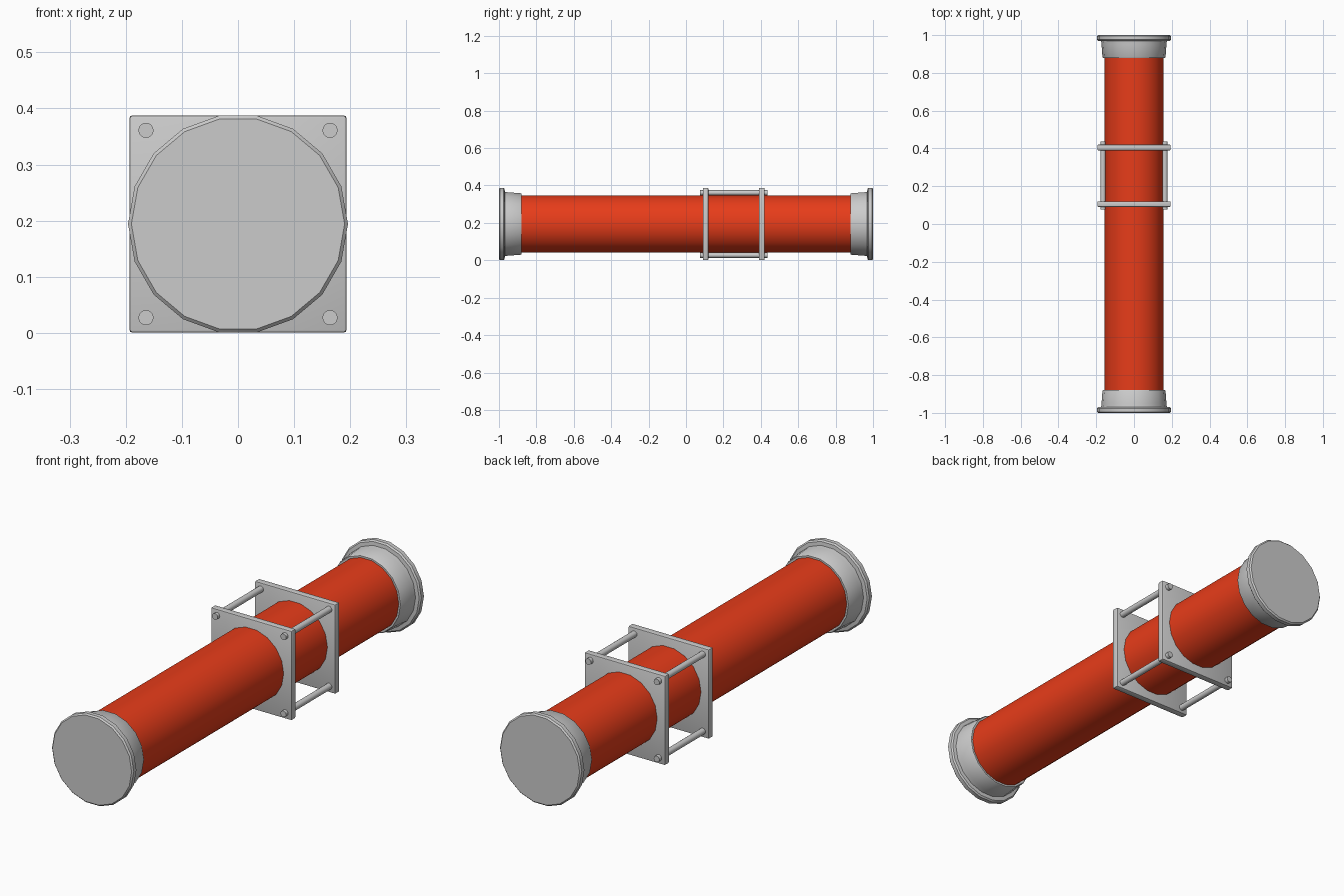
import bpy, bmesh
from math import cos, sin, pi, radians

if "Cube" in bpy.data.objects:
    bpy.data.objects.remove(bpy.data.objects["Cube"])

ZC = 0.194   # height of the tube axis
SIDES = 18

red = bpy.data.materials.new("red")
red.diffuse_color = (0.8, 0.045, 0.01, 1)
red.use_nodes = True
red.node_tree.nodes["Principled BSDF"].inputs["Base Color"].default_value = red.diffuse_color


def finish(name, bm, mat=None, angle=35):
    bmesh.ops.recalc_face_normals(bm, faces=bm.faces)
    me = bpy.data.meshes.new(name)
    bm.to_mesh(me)
    bm.free()
    ob = bpy.data.objects.new(name, me)
    bpy.context.collection.objects.link(ob)
    if mat:
        me.materials.append(mat)
    bpy.ops.object.select_all(action='DESELECT')
    ob.select_set(True)
    bpy.context.view_layer.objects.active = ob
    bpy.ops.object.shade_smooth_by_angle(angle=radians(angle))
    return ob


def lathe(name, profile, sides=SIDES, x=0, z=ZC, caps=True, mat=None):
    """Spin (radius, y) points around an axis parallel to y."""
    bm = bmesh.new()
    rings = [[bm.verts.new((x + r * cos(2 * pi * i / sides), y,
                            z + r * sin(2 * pi * i / sides)))
              for i in range(sides)] for r, y in profile]
    for a, b in zip(rings, rings[1:]):
        for i in range(sides):
            j = (i + 1) % sides
            bm.faces.new((a[i], a[j], b[j], b[i]))
    if caps:
        bm.faces.new(rings[0])
        bm.faces.new(rings[-1])
    return finish(name, bm, mat)


# Main red tube
lathe("tube", [(0.156, -0.96), (0.156, 0.96)], mat=red)

# Flanged end caps, mirrored front and back
cap = [(0.190, 1.0), (0.196, 0.994), (0.196, 0.976), (0.190, 0.970),
       (0.174, 0.968), (0.172, 0.950), (0.167, 0.884), (0.164, 0.879),
       (0.150, 0.879)]
for side, s in (("front", -1), ("back", 1)):
    lathe(side + "_end_cap", [(r, s * y) for r, y in cap])

# Square clamp plates with softened edges
for side, y in (("front", 0.105), ("back", 0.405)):
    bm = bmesh.new()
    bmesh.ops.create_cube(bm, size=1)
    for v in bm.verts:
        v.co = (v.co.x * 0.387, v.co.y * 0.03 + y, v.co.z * 0.387 + ZC)
    bmesh.ops.bevel(bm, geom=bm.edges[:], offset=0.005, segments=2,
                    profile=0.5, affect='EDGES')
    finish(side + "_clamp_plate", bm)

# Four tie rods through the plate corners
for sx in (-1, 1):
    for sz in (-1, 1):
        name = ("lower_", "upper_")[sz > 0] + ("left_", "right_")[sx > 0] + "tie_rod"
        lathe(name, [(0.0135, 0.076), (0.0135, 0.436)], sides=16,
              x=sx * 0.164, z=ZC + sz * 0.167)
